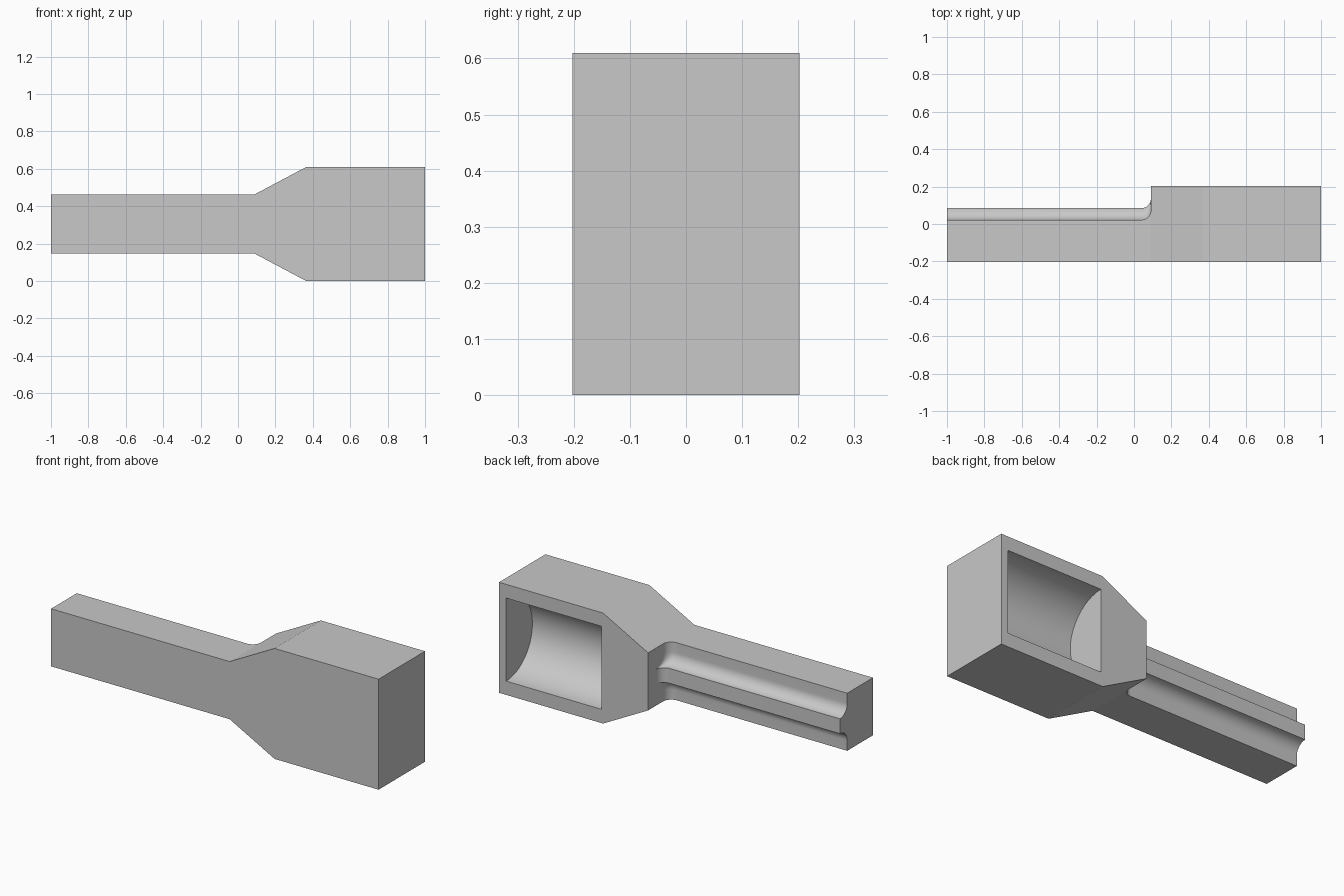
import bpy, bmesh
from math import sin, cos, pi, sqrt

cube = bpy.data.objects.get("Cube")
if cube:
    bpy.data.objects.remove(cube, do_unlink=True)

grey = bpy.data.materials.new("plain grey")
grey.use_nodes = True
colour = (0.58, 0.58, 0.58, 1)
grey.diffuse_color = colour
grey.node_tree.nodes["Principled BSDF"].inputs["Base Color"].default_value = colour

MID = 0.305           # height of the long axis
FRONT, BACK = -0.202, 0.202
SHOULDER = 0.09       # where the handle meets the head


def loft(name, rings):
    """Closed solid through a list of matching rings of points."""
    bm = bmesh.new()
    loops = [[bm.verts.new(p) for p in ring] for ring in rings]
    for a, b in zip(loops, loops[1:]):
        for i in range(len(a)):
            j = (i + 1) % len(a)
            bm.faces.new((a[i], a[j], b[j], b[i]))
    bm.faces.new(loops[0])
    bm.faces.new(loops[-1])
    bmesh.ops.recalc_face_normals(bm, faces=bm.faces)
    mesh = bpy.data.meshes.new(name)
    bm.to_mesh(mesh)
    bm.free()
    mesh.materials.append(grey)
    obj = bpy.data.objects.new(name, mesh)
    bpy.context.collection.objects.link(obj)
    return obj


def combine(target, other, operation):
    mod = target.modifiers.new(operation.lower(), 'BOOLEAN')
    mod.operation, mod.solver, mod.object = operation, 'EXACT', other
    bpy.context.view_layer.objects.active = target
    bpy.ops.object.modifier_apply(modifier=mod.name)
    bpy.data.objects.remove(other, do_unlink=True)


# Head: tapered block
upper = [(SHOULDER, 0.159), (0.365, 0.305), (1, 0.305)]
outline = [(x, MID + h) for x, h in upper] + [(x, MID - h) for x, h in reversed(upper)]
body = loft("tool_body", [[(x, y, z) for x, z in outline] for y in (FRONT, BACK)])

# Handle: ribbed section with concave coves, flared up into the shoulder
COVE, RIB, FLAT, FLARE, STEPS = 0.063, 0.041, 0.022, 0.05, 12
half = [(FRONT, 0.159), (FLAT, 0.159)]
for i in range(STEPS + 1):
    a = pi / 2 * i / STEPS
    half.append((FLAT + COVE * (1 - cos(a)), RIB + COVE * (1 - sin(a))))
section = half + [(y, -h) for y, h in reversed(half)]

path = [(-1, 0)]
for i in range(STEPS + 1):
    a = pi / 2 * i / STEPS
    path.append((SHOULDER - FLARE + FLARE * sin(a), FLARE * (1 - cos(a))))
path.append((SHOULDER + 0.04, FLARE))
handle = loft("handle", [[(x, y if y == FRONT else y + rise, MID + h)
                          for y, h in section] for x, rise in path])
combine(body, handle, 'UNION')

# Half-round cavity in the back of the head
R, SEG = 0.229, 40
arc = [(BACK - R * sin(pi * i / SEG), MID + R * cos(pi * i / SEG)) for i in range(SEG + 1)]
trough = [(BACK + 0.1, MID + R)] + arc + [(BACK + 0.1, MID - R)]
cutter = loft("cavity_cutter", [[(x, y, z) for y, z in trough] for x in (0.376, 0.957)])
cutter.hide_render = True
combine(body, cutter, 'DIFFERENCE')

# Smooth the curves, keep the edges crisp
bpy.ops.object.select_all(action='DESELECT')
body.select_set(True)
bpy.context.view_layer.objects.active = body
bpy.ops.object.shade_smooth_by_angle(angle=pi / 7)
